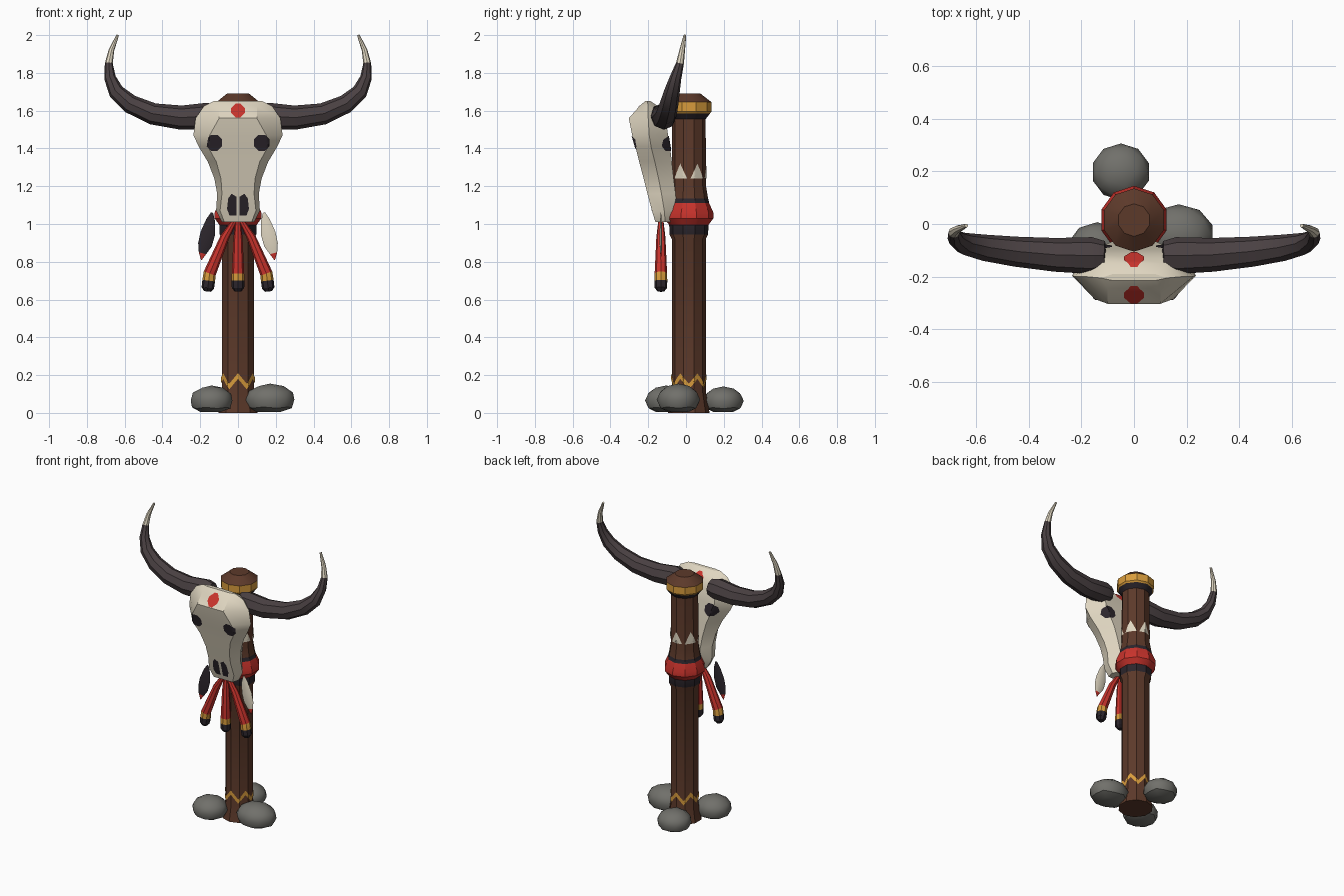
import bpy, bmesh, math
from mathutils import Vector
from mathutils.bvhtree import BVHTree

cube = bpy.data.objects.get("Cube")
if cube:
    bpy.data.objects.remove(cube, do_unlink=True)

PALETTE = {
    "bone": (0.74, 0.67, 0.53),
    "horn": (0.068, 0.052, 0.055),
    "charcoal": (0.025, 0.019, 0.025),
    "red": (0.58, 0.033, 0.025),
    "gold": (0.68, 0.33, 0.045),
    "wood": (0.107, 0.041, 0.023),
    "stone": (0.165, 0.163, 0.147),
}
MATS = {}
for label, rgb in PALETTE.items():
    m = bpy.data.materials.new(label)
    m.use_nodes = True
    m.diffuse_color = (*rgb, 1)
    m.node_tree.nodes["Principled BSDF"].inputs["Base Color"].default_value = (*rgb, 1)
    MATS[label] = m

AXIS_Y = 0.015  # the post stands slightly behind the centre


def finish(name, bm, colours, recalc=True):
    """Turn a bmesh into a shaded object with the given material slots."""
    if recalc:
        bmesh.ops.recalc_face_normals(bm, faces=bm.faces)
    mesh = bpy.data.meshes.new(name)
    bm.to_mesh(mesh)
    bm.free()
    for c in colours:
        mesh.materials.append(MATS[c])
    ob = bpy.data.objects.new(name, mesh)
    bpy.context.collection.objects.link(ob)
    bpy.ops.object.select_all(action='DESELECT')
    ob.select_set(True)
    bpy.context.view_layer.objects.active = ob
    bpy.ops.object.shade_smooth_by_angle(angle=math.radians(30))
    return ob


def loft(bm, rings, mats=None):
    """Skin closed rings of points and cap both ends."""
    rows = [[bm.verts.new(p) for p in ring] for ring in rings]
    n = len(rows[0])
    for i in range(len(rows) - 1):
        for j in range(n):
            k = (j + 1) % n
            f = bm.faces.new((rows[i][j], rows[i][k], rows[i + 1][k], rows[i + 1][j]))
            f.material_index = mats[i] if mats else 0
    bm.faces.new(rows[0][::-1]).material_index = mats[0] if mats else 0
    bm.faces.new(rows[-1]).material_index = mats[-1] if mats else 0


def tube(name, path, radii, bands, sides=8, flat=1.0, turn=0.0):
    """Sweep a polygon along a path; bands names the colour of each segment."""
    path = [Vector(p) for p in path]
    colours = list(dict.fromkeys(bands))
    y = Vector((0, 1, 0))
    rings = []
    for i, p in enumerate(path):
        d = (path[min(i + 1, len(path) - 1)] - path[max(i - 1, 0)]).normalized()
        u = d.cross(y).normalized()
        v = u.cross(d).normalized()
        angles = [turn + math.tau * k / sides for k in range(sides)]
        rings.append([p + radii[i] * (math.cos(a) * u + flat * math.sin(a) * v) for a in angles])
    bm = bmesh.new()
    loft(bm, rings, [colours.index(b) for b in bands])
    return finish(name, bm, colours)


def decal(name, polys, target, to_ray, colour):
    """Lay flat polygons onto the target surface as thin painted plates."""
    tree = BVHTree.FromPolygons([v.co.copy() for v in target.data.vertices],
                                [tuple(p.vertices) for p in target.data.polygons])
    bm = bmesh.new()
    for poly in polys:
        bm.faces.new([bm.verts.new((u, w, 0)) for u, w in poly])
    bmesh.ops.poke(bm, faces=bm.faces)
    bmesh.ops.subdivide_edges(bm, edges=bm.edges, cuts=4, use_grid_fill=True)
    out = {}
    for v in bm.verts:
        origin, direction = to_ray(v.co.x, v.co.y)
        hit = tree.ray_cast(origin, direction)[0]
        out[v] = -direction
        v.co = (hit if hit else origin + direction) - direction * 0.004
    bm.normal_update()
    for f in bm.faces:
        if f.normal.dot(out[f.verts[0]]) < 0:
            f.normal_flip()
    return finish(name, bm, [colour], recalc=False)


# Post with its bands and cap: height, radius, colour of the segment above
profile = [
    (0, .11, "wood"), (.11, .09, "wood"), (.92, .09, "wood"), (.945, .102, "charcoal"),
    (.995, .104, "red"), (1.03, .13, "red"), (1.06, .13, "red"), (1.11, .108, "charcoal"),
    (1.135, .102, "wood"), (1.2, .091, "wood"), (1.555, .089, "charcoal"),
    (1.585, .112, "gold"), (1.595, .12, "gold"), (1.645, .12, "wood"), (1.69, .062, "wood"),
]
post = tube("post", [(0, AXIS_Y, z) for z, r, c in profile], [r for z, r, c in profile],
            [c for z, r, c in profile[:-1]], sides=10, turn=math.pi / 2)


def round_post(a, z):
    d = Vector((math.cos(a), math.sin(a), 0))
    return Vector((0, AXIS_Y, z)) + d * 0.3, -d


# Painted teeth and zigzag around the post
step = math.pi / 3
teeth, zigzag = [], []
for k in range(6):
    c = (k + 0.5) * step
    teeth.append([(c - .43, 1.24), (c + .43, 1.24), (c + .2, 1.285), (c, 1.32), (c - .2, 1.285)])
    for s in (-1, 1):
        e = c + s * step / 2
        zigzag.append([(c, .18), (c, .21), (e, .155), (e, .125)])
decal("painted_teeth", teeth, post, round_post, "bone")
decal("painted_zigzag", zigzag, post, round_post, "gold")

# Skull: height, front y, widest y, back y, front / widest / back half widths
sections = [
    (1.652, -.215, -.205, -.19, .08, .125, .08),
    (1.625, -.245, -.2, -.15, .10, .18, .12),
    (1.56, -.303, -.2, -.108, .10, .225, .15),
    (1.47, -.285, -.195, -.095, .15, .236, .15),
    (1.41, -.268, -.185, -.085, .16, .208, .13),
    (1.33, -.248, -.165, -.075, .115, .16, .10),
    (1.24, -.224, -.145, -.065, .09, .125, .08),
    (1.16, -.204, -.13, -.055, .085, .11, .07),
    (1.07, -.18, -.115, -.05, .095, .116, .07),
    (1.01, -.162, -.11, -.065, .072, .085, .05),
]
rings = []
for z, yf, ym, yb, wf, wm, wb in sections:
    half = [(wf, yf), (wm, ym), (wb, yb)]
    rings.append([(x, y, z) for x, y in half] + [(-x, y, z) for x, y in half[::-1]])
bm = bmesh.new()
loft(bm, rings)
skull = finish("skull", bm, ["bone"])


def facing(side):
    """Rays that paint the skull from the front (-1) or the back (+1)."""
    return lambda x, z: (Vector((x, side, z)), Vector((0, -side, 0)))


def octagon(x, z, w, h):
    return [(x + w * math.cos(a), z + h * math.sin(a))
            for a in (math.pi / 8 + math.pi / 4 * k for k in range(8))]


eyes = [octagon(s * .126, 1.43, .045, .046) for s in (-1, 1)]
nostrils = [[(s * x, z) for x, z in
             ((.009, 1.045), (.045, 1.045), (.058, 1.08), (.052, 1.135), (.034, 1.16), (.009, 1.145))]
            for s in (-1, 1)]
mark = [[(.012, 1.565), (.038, 1.59), (.038, 1.612), (.012, 1.637),
         (-.012, 1.637), (-.038, 1.612), (-.038, 1.59), (-.012, 1.565)]]
for side, label in ((-1, "front"), (1, "back")):
    decal(label + "_eye_sockets", eyes, skull, facing(side), "charcoal")
    decal(label + "_forehead_mark", mark, skull, facing(side), "red")
decal("nostrils", nostrils, skull, facing(-1), "charcoal")

# Horns, tassels and feathers on each side
horn = [
    (.11, -.12, 1.575, .055), (.16, -.12, 1.572, .07), (.3, -.117, 1.563, .064),
    (.45, -.105, 1.583, .057), (.57, -.09, 1.635, .05), (.645, -.075, 1.7, .042),
    (.678, -.055, 1.775, .031), (.684, -.032, 1.85, .021), (.67, -.02, 1.92, .015),
    (.637, -.006, 2.0, .007),
]
tassel = [(.02, 1.015, .014), (.07, .93, .024), (.15, .738, .033),
          (.155, .7, .034), (.16, .662, .033), (.162, .643, .018)]
feather = [(.138, 1.06, .006), (.145, 1.02, .024), (.16, .95, .039), (.175, .89, .037),
           (.188, .845, .02), (.194, .81, .002)]
tassel_bands = ["red", "red", "gold", "charcoal", "charcoal"]


def hang(name, points, spread, bands, **kw):
    tube(name, [(spread * x, -.133, z) for x, z, r in points], [r for x, z, r in points], bands, **kw)


for s, label in ((1, "left"), (-1, "right")):
    tube(label + "_horn", [(s * x, y, z) for x, y, z, r in horn], [r for x, y, z, r in horn],
         ["horn"] * 7 + ["bone"] * 2)
    hang(label + "_tassel", tassel, s, tassel_bands)
    vane = "bone" if s > 0 else "charcoal"
    hang(label + "_feather", feather, s, [vane] * 4 + ["red"], sides=6, flat=.2)
hang("middle_tassel", tassel, 0, tassel_bands)

# Stones around the foot: centre x, y, half sizes x, y, top height
for label, x, y, rx, ry, top in (("left", .17, -.04, .135, .115, .155),
                                 ("right", -.14, -.105, .116, .112, .145),
                                 ("back", -.05, .198, .112, .108, .14)):
    bm = bmesh.new()
    bmesh.ops.create_icosphere(bm, subdivisions=2, radius=1)
    for v in bm.verts:
        v.co = Vector((x + rx * v.co.x, y + ry * v.co.y,
                       max(.006, top * .45 + top * .55 * v.co.z)))
    finish(label + "_stone", bm, ["stone"])
